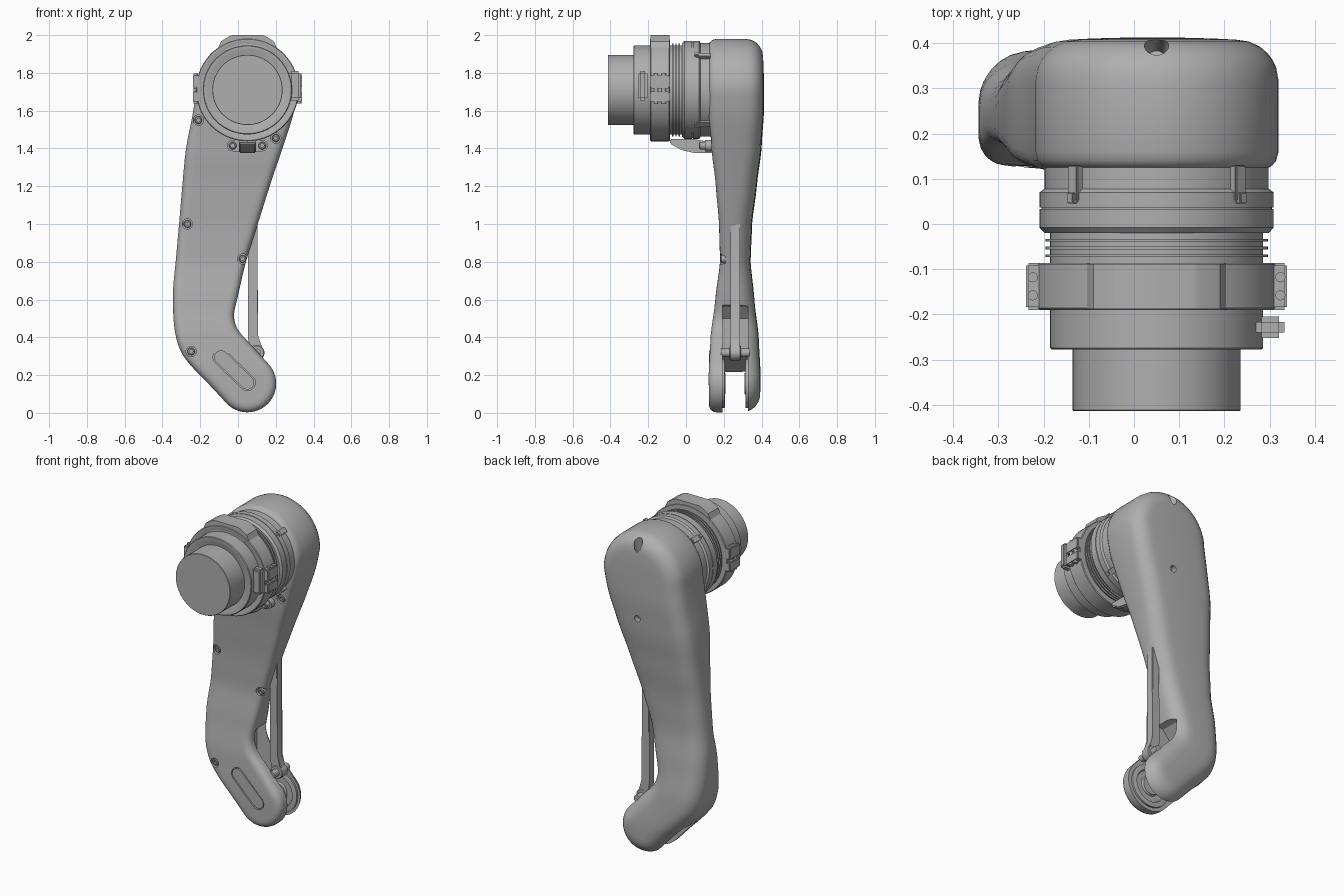
import bpy, bmesh
from math import pi, sin, cos, radians, sqrt, atan2
from mathutils import Vector, Matrix

if "Cube" in bpy.data.objects:
    bpy.data.objects.remove(bpy.data.objects["Cube"])

grey = bpy.data.materials.new("machined_grey")
grey.use_nodes = True
COLOUR = (0.43, 0.43, 0.43, 1)
grey.diffuse_color = COLOUR
grey.node_tree.nodes["Principled BSDF"].inputs["Base Color"].default_value = COLOUR

CX, CZ = 0.05, 1.71          # drive axis
FOOT = (0.05, 0.155)         # foot pivot


def finish(name, bm, angle=35):
    bmesh.ops.remove_doubles(bm, verts=bm.verts, dist=0.0003)
    bmesh.ops.recalc_face_normals(bm, faces=bm.faces)
    mesh = bpy.data.meshes.new(name)
    bm.to_mesh(mesh)
    bm.free()
    mesh.materials.append(grey)
    ob = bpy.data.objects.new(name, mesh)
    bpy.context.collection.objects.link(ob)
    smooth(ob, angle)
    return ob


def smooth(ob, angle=35):
    bpy.ops.object.select_all(action='DESELECT')
    ob.select_set(True)
    bpy.context.view_layer.objects.active = ob
    bpy.ops.object.shade_smooth_by_angle(angle=radians(angle))


def skin(bm, rings):
    """Join closed rings of points into a surface."""
    vs = [[bm.verts.new(p) for p in ring] for ring in rings]
    for a, b in zip(vs, vs[1:]):
        for i in range(len(a)):
            j = (i + 1) % len(a)
            bm.faces.new((a[i], a[j], b[j], b[i]))
    return vs


def lathe(name, profile, x=CX, z=CZ, n=72):
    """Solid of revolution about a y axis; profile is (y, radius)."""
    bm = bmesh.new()
    vs = skin(bm, [[(x + r * cos(2 * pi * k / n), y, z + r * sin(2 * pi * k / n))
                    for k in range(n)] for y, r in profile])
    bm.faces.new(vs[0])
    bm.faces.new(vs[-1])
    return finish(name, bm)


def prism(name, pts, lo, hi, axis='y', bevel=0.0):
    """Polygon in xz (axis y) or yz (axis x), extruded from lo to hi."""
    bm = bmesh.new()
    place = (lambda p, t: (p[0], t, p[1])) if axis == 'y' else (lambda p, t: (t, p[0], p[1]))
    vs = skin(bm, [[place(p, t) for p in pts] for t in (lo, hi)])
    bm.faces.new(vs[0])
    bm.faces.new(vs[1])
    if bevel:
        bmesh.ops.bevel(bm, geom=bm.edges[:], offset=bevel, segments=2, affect='EDGES')
    return finish(name, bm)


def box(name, x, y, z, bevel=0.0):
    return prism(name, [(x[0], z[0]), (x[1], z[0]), (x[1], z[1]), (x[0], z[1])], *y, bevel=bevel)


def capsule(a, b, r, n=12):
    ang = atan2(b[1] - a[1], b[0] - a[0])
    return [(c[0] + r * cos(ang + s + pi * k / n), c[1] + r * sin(ang + s + pi * k / n))
            for c, s in ((b, -pi / 2), (a, pi / 2)) for k in range(n + 1)]


def cut(ob, cutters):
    for c in cutters:
        c.hide_render = True
        mod = ob.modifiers.new("cut", 'BOOLEAN')
        mod.operation, mod.solver, mod.object = 'DIFFERENCE', 'EXACT', c
        bpy.ops.object.select_all(action='DESELECT')
        bpy.context.view_layer.objects.active = ob
        ob.select_set(True)
        bpy.ops.object.modifier_apply(modifier=mod.name)
        bpy.data.objects.remove(c)
    smooth(ob, 32)


def lerp_table(table, z):
    for (z0, *a), (z1, *b) in zip(table, table[1:]):
        if z <= z1:
            t = max(0, (z - z0) / (z1 - z0))
            t = t * t * (3 - 2 * t) * 0.4 + t * 0.6
            return [p + (q - p) * t for p, q in zip(a, b)]
    return table[-1][1:]


# Leg: left and right edge pairs, top to bottom, and depth by height
PAIRS = [(-.22, 1.71, .32, 1.71), (-.242, 1.57, .29, 1.57), (-.275, 1.4, .235, 1.4),
         (-.295, 1.2, .168, 1.2), (-.312, 1.0, .105, 1.0), (-.33, .8, .042, .8),
         (-.344, .64, .0, .62), (-.338, .46, -.02, .53), (-.305, .33, -.015, .475),
         (-.24, .24, .01, .425), (-.15, .147, .075, .355), (-.06, .05, .16, .26)]
DEPTH = [(0, .122, .393), (.2, .12, .395), (.4, .13, .385), (.6, .155, .362), (.8, .18, .342),
         (1.0, .175, .35), (1.2, .158, .375), (1.4, .135, .4), (1.6, .12, .413), (2, .12, .413)]


def spline(rows, n=4):
    rows = [Vector(r) for r in rows]
    ext = [rows[0] * 2 - rows[1]] + rows + [rows[-1] * 2 - rows[-2]]
    out = []
    for a, b, c, d in zip(ext, ext[1:], ext[2:], ext[3:]):
        for t in (k / n for k in range(n)):
            out.append(0.5 * (2 * b + (c - a) * t + (2 * a - 5 * b + 4 * c - d) * t * t
                              + (3 * b - a - 3 * c + d) * t ** 3))
    return out + [rows[-1]]


left, right = [], []
for row in spline(PAIRS):
    l, r = Vector(row[:2]), Vector(row[2:])
    left.append(((l + r) / 2, (l - r) / 2))
    right.append(((l + r) / 2, (r - l) / 2))


def arc(end, n=24):
    return [(end[0], Matrix.Rotation(pi * k / n, 2) @ end[1]) for k in range(1, n)]


outline = left + arc(left[-1]) + right[::-1] + arc(right[0])
LEVELS = (0, .3, .5, .65, .76, .85, .91, .95, .98, 1)


def leg_ring(u, back):
    ring = []
    for s, o in outline:
        p = s + o * u
        y = lerp_table(DEPTH, p.y)[back]
        q = .085 if back else .04
        e = max(0, 1 - o.length * (1 - u) / q)
        rise = q * (1 - sqrt(1 - e * e)) + (.012 * u * u if back else 0)
        ring.append((p.x, y - rise if back else y + rise, p.y))
    return ring


bm = bmesh.new()
skin(bm, [leg_ring(u, 0) for u in LEVELS] + [leg_ring(u, 1) for u in LEVELS[::-1]])
leg = finish("leg_shell", bm, 32)

# Fork slot, foot recess, screw counterbores, rear hole and top notch
SCREWS = [(-.21, 1.55), (-.268, 1.0), (.025, .815), (-.248, .325), (.2, 1.455)]
slot = [(-.26, .19), (-.1, .3), (-.1, .5), (-.05, .56), (.02, .58), (.3, .58), (.3, -.1), (-.26, -.1)]
cutters = [prism("slot_cutter", slot, .193, .327),
           prism("recess_cutter", capsule((-.09, .295), (.05, .16), .042), .05, .134),
           lathe("rear_cutter", [(.37, .02), (.5, .02)], .05, 1.47, 24)]
for x, z in SCREWS:
    y = lerp_table(DEPTH, z)[0]
    cutters.append(lathe("screw_cutter", [(y - .1, .027), (y + .03, .027)], x, z, 24))
notch = lathe("notch_cutter", [(-.12, .02), (.15, .035)], 0, 0, 24)
notch.data.transform(Matrix.Translation((.05, .395, 1.93)) @ Matrix.Rotation(radians(75), 4, 'X'))
cut(leg, cutters + [notch])
prism("foot_inlay", capsule((-.09, .295), (.05, .16), .036), .123, .136)

for x, z in SCREWS:
    y = lerp_table(DEPTH, z)[0]
    lathe("leg_screw", [(y + .04, .02), (y + .008, .02), (y + .004, .016), (y + .004, .009),
                        (y + .016, .009)], x, z, 24)

# Bearing rings inside the fork
for y, d in ((.192, 1), (.328, -1)):
    lathe("fork_bearing", [(y, .13), (y + .012 * d, .13), (y + .014 * d, .125), (y + .014 * d, .1),
                           (y + .005 * d, .095), (y + .005 * d, .06), (y + .018 * d, .055)], *FOOT)

# Link rod with its lower eye and pin
prism("link_rod", [(.053, 1.08), (.053, .4), (.06, .34), (.11, .3), (.13, .34), (.102, .41), (.102, 1.08)],
      .235, .285, bevel=.004)
lathe("rod_eye", [(.23, .036), (.235, .04), (.285, .04), (.29, .036)], .1, .318, 32)
lathe("rod_pin", [(.185, .022), (.335, .022)], .1, .318, 24)

# Drive: end cap, drum, seal fins and flange
lathe("end_cap", [(-.414, .184), (-.412, .186), (-.27, .186)])
lathe("drum", [(-.272, .2), (-.278, .212), (-.278, .232), (-.274, .236), (-.18, .236)])
lathe("clamp_ring", [(-.185, .24), (-.19, .25), (-.19, .268), (-.186, .272),
                     (-.09, .272), (-.086, .268), (-.086, .235)])
fins = [(-.09, .236)]
for y in (-.07, -.053, -.036):
    fins += [(y - .003, .236), (y - .003, .246), (y + .003, .246), (y + .003, .236)]
lathe("seal_fins", fins + [(-.015, .236)])
lathe("flange", [(-.02, .235), (-.02, .248), (-.008, .259), (.033, .259), (.033, .255), (.037, .255),
                 (.037, .259), (.07, .259), (.078, .248), (.14, .248)])

# Clamp crown and ears
prism("clamp_crown", [(-.11, 1.92), (-.09, 1.967), (-.045, 1.995), (-.03, 2.0), (.13, 2.0), (.145, 1.995),
                      (.19, 1.967), (.21, 1.92)], -.188, -.088)
for side in (-1, 1):
    for z in ((1.645, 1.702), (1.718, 1.79)):
        x = sorted((CX + side * .23, CX + side * .289))
        box("clamp_ear", x, (-.19, -.086), z, .006)
    for y in (-.158, -.118):
        bolt = lathe("clamp_bolt", [(0, .011), (.16, .011)], 0, 0, 20)
        bolt.data.transform(Matrix.Translation((CX + side * .274, y, 1.637)) @ Matrix.Rotation(pi / 2, 4, 'X'))
box("drum_latch", (.27, .333), (-.252, -.205), (1.655, 1.81), .012)

# Four clips around the flange
for k in range(4):
    clip = box("flange_clip", (-.016, .016), (.05, .13), (.235, .265), .003)
    tip = box("clip_tip", (-.011, .011), (.045, .07), (.235, .273), .003)
    for part in (clip, tip):
        part.data.transform(Matrix.Translation((CX, 0, CZ)) @ Matrix.Rotation(pi / 4 + k * pi / 2, 4, 'Y'))

# Release lever and its mount under the drive
prism("release_lever", [(-.085, 1.45), (-.085, 1.425), (-.02, 1.39), (.05, 1.375), (.15, 1.375),
                        (.15, 1.43), (.04, 1.45)], .005, .095, 'x', .006)
prism("lever_mount", capsule((-.028, 1.415), (.128, 1.415), .03), .1, .15)
for x in (-.028, .128):
    lathe("mount_screw", [(.11, .02), (.074, .02), (.07, .016), (.07, .01), (.085, .01)], x, 1.415, 24)
